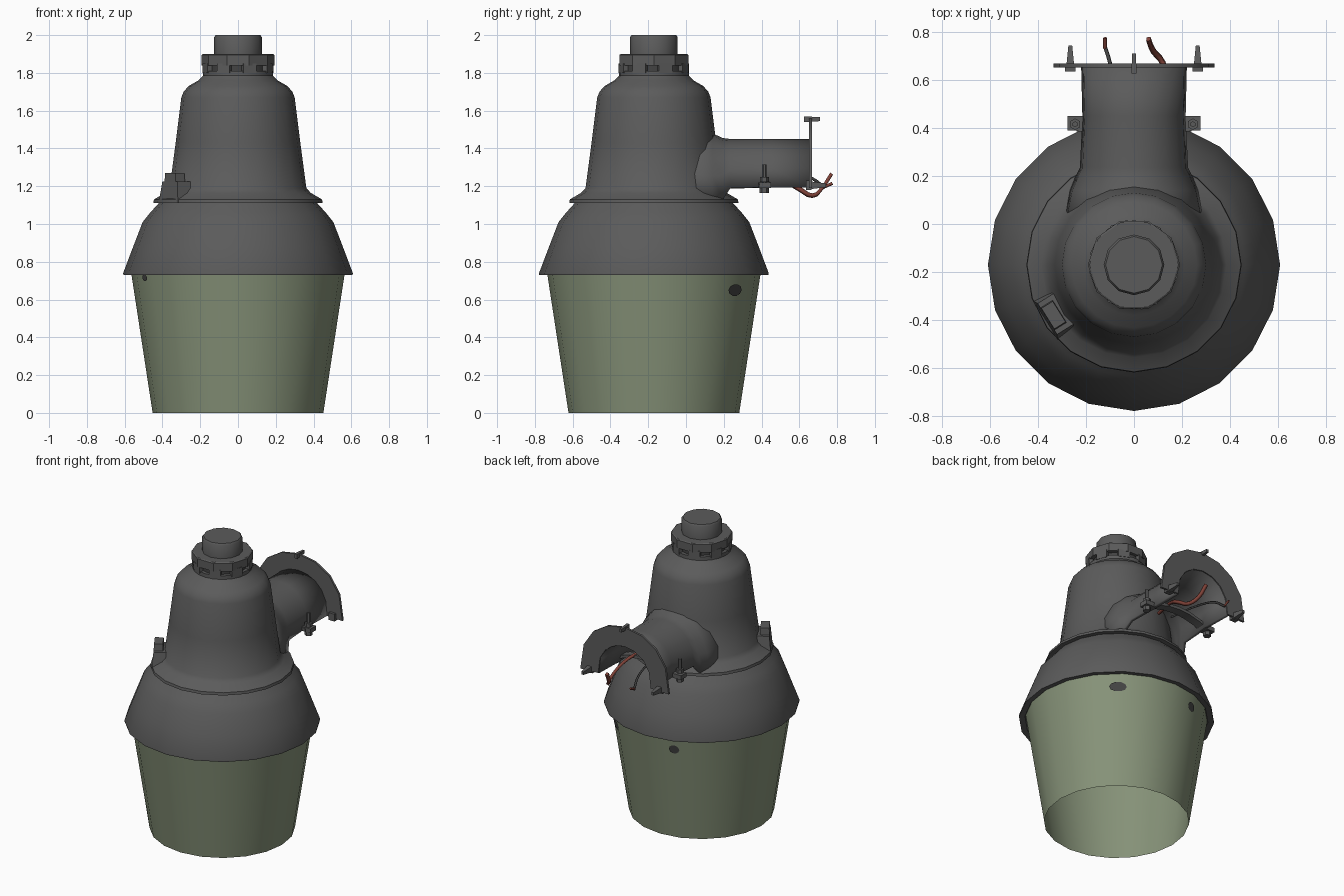
import bpy, bmesh, math
from mathutils import Vector, Matrix

if "Cube" in bpy.data.objects:
    bpy.data.objects.remove(bpy.data.objects["Cube"])

AXIS_Y = -0.17  # the lamp body turns about x = 0, y = AXIS_Y


def material(name, rgb):
    m = bpy.data.materials.new(name)
    m.diffuse_color = (*rgb, 1)
    m.use_nodes = True
    m.node_tree.nodes["Principled BSDF"].inputs["Base Color"].default_value = m.diffuse_color
    return m


GREY = material("grey_metal", (0.105, 0.105, 0.105))
DARK = material("dark_grey", (0.055, 0.055, 0.055))
LENS = material("green_glass", (0.24, 0.29, 0.19))
RED = material("red_wire", (0.22, 0.055, 0.04))


def finish(name, bm, mat, angle=35, recalc=True):
    if recalc:
        bmesh.ops.recalc_face_normals(bm, faces=bm.faces)
    me = bpy.data.meshes.new(name)
    bm.to_mesh(me)
    bm.free()
    me.materials.append(mat)
    for p in me.polygons:
        p.use_smooth = True
    me.set_sharp_from_angle(angle=math.radians(angle))
    ob = bpy.data.objects.new(name, me)
    bpy.context.collection.objects.link(ob)
    return ob


def loft(bm, rings, closed):
    """Join equal-length rings of points with quads."""
    vs = [[bm.verts.new(p) for p in r] for r in rings]
    n = len(vs[0])
    for a, b in zip(vs, vs[1:]):
        for i in range(n if closed else n - 1):
            j = (i + 1) % n
            bm.faces.new((a[i], a[j], b[j], b[i]))
    return vs


def turned(name, profile, sides, mat, cap_start=False, cap_end=False, angle=35, recalc=True):
    bm = bmesh.new()
    rings = [[(r * math.cos(k * math.tau / sides), AXIS_Y + r * math.sin(k * math.tau / sides), z)
              for k in range(sides)] for r, z in profile]
    vs = loft(bm, rings, True)
    if cap_start:
        bm.faces.new(vs[0][::-1])
    if cap_end:
        bm.faces.new(vs[-1])
    return finish(name, bm, mat, angle, recalc)


def add_box(bm, size, matrix, taper=1.0):
    """Box whose top is scaled by taper."""
    vs = bmesh.ops.create_cube(bm, size=1)["verts"]
    for v in vs:
        k = taper if v.co.z > 0 else 1
        v.co = matrix @ Vector((v.co.x * size[0] * k, v.co.y * size[1] * k, v.co.z * size[2]))


def polar(az, r, z):
    a = math.radians(az)
    return Matrix.Translation((r * math.cos(a), AXIS_Y + r * math.sin(a), z)) @ Matrix.Rotation(a, 4, "Z")


# Open-bottomed lens
turned("lens", [(0.452, 0.0), (0.566, 0.745)], 20, LENS, recalc=False)

# Domed housing with closed underside
turned("housing", [(0.56, 0.75), (0.57, 0.735), (0.607, 0.73), (0.608, 0.74), (0.555, 0.88),
                   (0.505, 1.01), (0.465, 1.06), (0.415, 1.115)], 20, GREY, True, True, 40)

# Tower with skirt
turned("tower", [(0.40, 1.11), (0.448, 1.112), (0.445, 1.13), (0.385, 1.165), (0.362, 1.19),
                 (0.330, 1.43), (0.300, 1.67), (0.288, 1.70), (0.262, 1.73), (0.21, 1.76),
                 (0.185, 1.785), (0.185, 1.81)], 20, GREY, True, True, 40)

# Socket neck, notched collar and light sensor
turned("neck", [(0.165, 1.80), (0.165, 1.85)], 12, DARK, True, True)
turned("collar", [(0.192, 1.84), (0.192, 1.895), (0.185, 1.90)], 10, GREY, True, True)
turned("light_sensor", [(0.126, 1.89), (0.126, 1.99), (0.118, 2.0)], 12, GREY, True, True, 50)
bm = bmesh.new()
for k in range(8):
    add_box(bm, (0.025, 0.075, 0.05), polar(k * 45 + 20, 0.173, 1.825))
finish("collar_teeth", bm, GREY)


# Arm: half-round trough open underneath, flaring into the tower
def arch(w, zb, zt, y, n=10):
    return [(-w * math.cos(math.pi * k / n), y, zb + (zt - zb) * math.sin(math.pi * k / n) ** 0.8)
            for k in range(n + 1)]


bm = bmesh.new()
loft(bm, [arch(*a) for a in ((0.30, 1.11, 1.52, 0.0), (0.27, 1.11, 1.48, 0.14),
                             (0.245, 1.13, 1.455, 0.195), (0.225, 1.19, 1.45, 0.235),
                             (0.215, 1.195, 1.45, 0.45), (0.22, 1.195, 1.45, 0.66))], False)
arm = finish("arm", bm, GREY, 50)
mod = arm.modifiers.new("thickness", "SOLIDIFY")
mod.thickness = 0.025
mod.offset = -1

# Arch-shaped mounting plate at the end of the arm
bm = bmesh.new()
loft(bm, [arch(0.20, 1.195, 1.43, 0.652, 8), arch(0.335, 1.19, 1.56, 0.652, 8),
          arch(0.335, 1.19, 1.56, 0.667, 8), arch(0.20, 1.195, 1.43, 0.667, 8),
          arch(0.20, 1.195, 1.43, 0.652, 8)], False)
bmesh.ops.remove_doubles(bm, verts=bm.verts, dist=0.0005)
bmesh.ops.holes_fill(bm, edges=bm.edges)
finish("mounting_plate", bm, GREY, 30)

# Lugs on the plate: one on top, one pointed spur at each foot
bm = bmesh.new()
back = Matrix.Rotation(-math.pi / 2, 4, "X")
add_box(bm, (0.022, 0.03, 0.085), Matrix.Translation((0, 0.668, 1.555)) @ back, 0.7)
for s in (-1, 1):
    add_box(bm, (0.045, 0.05, 0.03), Matrix.Translation((s * 0.265, 0.65, 1.205)) @ back)
    add_box(bm, (0.032, 0.04, 0.08), Matrix.Translation((s * 0.265, 0.702, 1.205)) @ back, 0.5)
finish("plate_lugs", bm, GREY)

# Clamp strap across the underside, with a bolt each side
bm = bmesh.new()
strap = [[(x, y, 1.19 + 0.06 * (1 - (x / 0.24) ** 2) + dz) for y, dz in
          ((0.385, 0), (0.445, 0), (0.445, 0.02), (0.385, 0.02))]
         for x in (-0.24, -0.16, -0.08, 0, 0.08, 0.16, 0.24)]
vs = loft(bm, strap, True)
bm.faces.new(vs[0])
bm.faces.new(vs[-1])
finish("clamp_strap", bm, GREY)
bm = bmesh.new()
for s in (-1, 1):
    add_box(bm, (0.075, 0.06, 0.03), Matrix.Translation((s * 0.24, 0.42, 1.205)))
    for r, h, z in ((0.025, 0.03, 1.178), (0.012, 0.12, 1.255), (0.024, 0.025, 1.235)):
        bmesh.ops.create_cone(bm, cap_ends=True, segments=6, radius1=r, radius2=r, depth=h,
                              matrix=Matrix.Translation((s * 0.245, 0.415, z)))
finish("clamp_bolts", bm, GREY)

# Latch block on the skirt, with a raised knob
bm = bmesh.new()
add_box(bm, (0.10, 0.19, 0.11), polar(212, 0.385, 1.17), 0.8)
add_box(bm, (0.06, 0.11, 0.05), polar(212, 0.395, 1.245), 0.92)
finish("latch", bm, GREY)

# Grey spots wrapped thinly on the lens
for k, (az, z0, hw, hh) in enumerate(((51, 0.65, 0.055, 0.032), (107, 0.65, 0.034, 0.030),
                                      (209, 0.715, 0.025, 0.018))):
    bm = bmesh.new()
    ring = []
    for i in range(10):
        t = i * math.tau / 10
        z = z0 + hh * math.sin(t)
        r = 0.452 + 0.114 * z / 0.745 + 0.004
        a = math.radians(az) - hw * math.cos(t) / r
        ring.append(bm.verts.new((r * math.cos(a), AXIS_Y + r * math.sin(a), z)))
    bm.faces.new(ring[::-1])
    finish(f"lens_spot_{k + 1}", bm, DARK, recalc=False)


# Loose wires hanging out of the arm
def wire(name, pts, mat, radius):
    cu = bpy.data.curves.new(name, "CURVE")
    cu.dimensions = "3D"
    cu.bevel_depth = radius
    cu.bevel_resolution = 0
    cu.resolution_u = 3
    cu.use_fill_caps = True
    sp = cu.splines.new("BEZIER")
    sp.bezier_points.add(len(pts) - 1)
    for b, p in zip(sp.bezier_points, pts):
        b.co = p
        b.handle_left_type = b.handle_right_type = "AUTO"
    cu.materials.append(mat)
    bpy.context.collection.objects.link(bpy.data.objects.new(name, cu))


wire("long_red_wire", [(0.05, 0.30, 1.27), (0.10, 0.48, 1.25), (0.13, 0.60, 1.185),
                       (0.12, 0.67, 1.15), (0.08, 0.72, 1.19), (0.06, 0.77, 1.265)], RED, 0.013)
wire("dark_wire", [(-0.05, 0.30, 1.28), (-0.08, 0.55, 1.27), (-0.10, 0.67, 1.24),
                   (-0.12, 0.735, 1.19)], DARK, 0.008)
wire("red_wire_tip", [(-0.12, 0.73, 1.195), (-0.12, 0.775, 1.215)], RED, 0.008)
